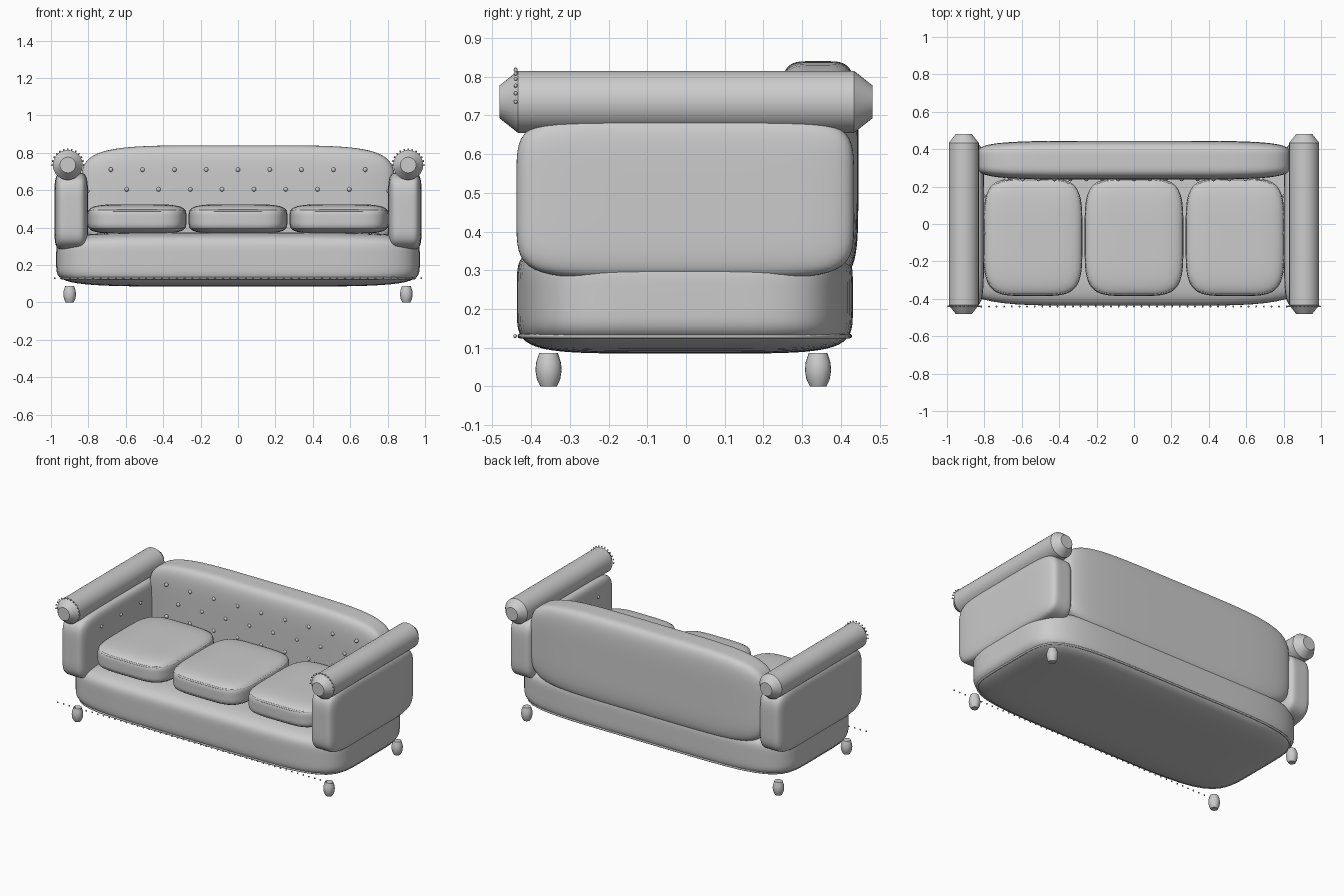
import bpy, bmesh, math
from mathutils import Matrix, Vector

if "Cube" in bpy.data.objects:
    bpy.data.objects.remove(bpy.data.objects["Cube"])


def finish(name, bm, angle=40):
    me = bpy.data.meshes.new(name)
    bmesh.ops.recalc_face_normals(bm, faces=bm.faces)
    bm.to_mesh(me)
    bm.free()
    ob = bpy.data.objects.new(name, me)
    bpy.context.collection.objects.link(ob)
    bpy.context.view_layer.objects.active = ob
    ob.select_set(True)
    bpy.ops.object.shade_smooth_by_angle(angle=math.radians(angle))
    ob.select_set(False)
    return ob


def padded(name, center, half, n):
    """Upholstered block: gridded cube pushed onto a superellipsoid."""
    bm = bmesh.new()
    bmesh.ops.create_cube(bm, size=2)
    bmesh.ops.subdivide_edges(bm, edges=bm.edges[:], cuts=23, use_grid_fill=True)
    for v in bm.verts:
        s = sum(abs(c) ** n for c in v.co) ** (-1 / n)
        v.co = Vector(center) + Vector([c * s * h for c, h in zip(v.co, half)])
    return finish(name, bm, 60)


def piping(name, center, hx, hy, n, r=0.006):
    """Closed cord following a superellipse outline."""
    cu = bpy.data.curves.new(name, 'CURVE')
    cu.dimensions = '3D'
    cu.bevel_depth, cu.bevel_resolution = r, 2
    sp = cu.splines.new('POLY')
    count = 96
    sp.points.add(count - 1)
    for i, p in enumerate(sp.points):
        a = 2 * math.pi * i / count
        c, s = math.cos(a), math.sin(a)
        k = (abs(c) ** n + abs(s) ** n) ** (-1 / n)
        p.co = (center[0] + hx * c * k, center[1] + hy * s * k, center[2], 1)
    sp.use_cyclic_u = True
    ob = bpy.data.objects.new(name, cu)
    bpy.context.collection.objects.link(ob)


def lathe(name, center, profile, axis='Z', segs=32):
    """Turned solid from (radius, height) pairs."""
    bm = bmesh.new()
    rings = []
    for r, h in profile:
        ring = []
        for i in range(segs):
            a = 2 * math.pi * i / segs
            u, w = r * math.cos(a), r * math.sin(a)
            co = (u, w, h) if axis == 'Z' else (u, h, w)
            ring.append(bm.verts.new(Vector(center) + Vector(co)))
        rings.append(ring)
    for a, b in zip(rings, rings[1:]):
        for i in range(segs):
            j = (i + 1) % segs
            bm.faces.new((a[i], a[j], b[j], b[i]))
    bm.faces.new(rings[0])
    bm.faces.new(rings[-1])
    return finish(name, bm, 30)


def studs(name, points, r):
    bm = bmesh.new()
    for p in points:
        bmesh.ops.create_uvsphere(bm, u_segments=10, v_segments=6, radius=r,
                                  matrix=Matrix.Translation(p))
    return finish(name, bm, 60)


# Base with bottom seam
padded("base", (0, -0.003, 0.23), (0.972, 0.434, 0.145), 5.5)
piping("base_piping", (0, -0.003, 0.13), 0.945, 0.426, 5.5)

# Backrest
padded("backrest", (0, 0.341, 0.56), (0.84, 0.104, 0.28), 5)

# Seat cushions with two cords each
for i, x in enumerate((-0.54, 0, 0.54)):
    padded(f"seat_cushion_{i}", (x, -0.07, 0.446), (0.264, 0.315, 0.079), 4.5)
    for z in (0.402, 0.49):
        piping(f"cushion_piping_{i}", (x, -0.07, z), 0.255, 0.306, 4.5)

# Arms, rolled tops, nail heads, feet
for side, s in (("left", -1), ("right", 1)):
    padded(f"{side}_arm", (s * 0.892, -0.002, 0.487), (0.09, 0.436, 0.208), 6)
    lathe(f"{side}_arm_roll", (s * 0.91, 0, 0.735),
          [(0.042, -0.482), (0.08, -0.434), (0.08, 0.434), (0.042, 0.482)], 'Y')
    studs(f"{side}_roll_nails",
          [(s * 0.91 + 0.084 * math.cos(math.pi * k / 12), -0.44,
            0.735 + 0.084 * math.sin(math.pi * k / 12)) for k in range(13)], 0.005)
    studs(f"{side}_arm_buttons",
          [(s * 0.803, y, 0.595) for y in (-0.25, -0.05, 0.15)], 0.01)
    for end, y in (("front", -0.355), ("back", 0.341)):
        lathe(f"{side}_{end}_foot", (s * 0.9, y, 0),
              [(0.021, 0), (0.03, 0.018), (0.034, 0.042), (0.032, 0.062), (0.024, 0.087)],
              segs=20)

# Tufting buttons in staggered rows
pts = []
for z, n in ((0.71, 9), (0.605, 8), (0.505, 9)):
    pts += [((k - (n - 1) / 2) * 0.17, 0.24, z) for k in range(n)]
studs("back_buttons", pts, 0.012)

# Nail row along the bottom front
studs("front_nail_row", [(-0.98 + 1.96 * k / 48, -0.441, 0.13) for k in range(49)], 0.005)
